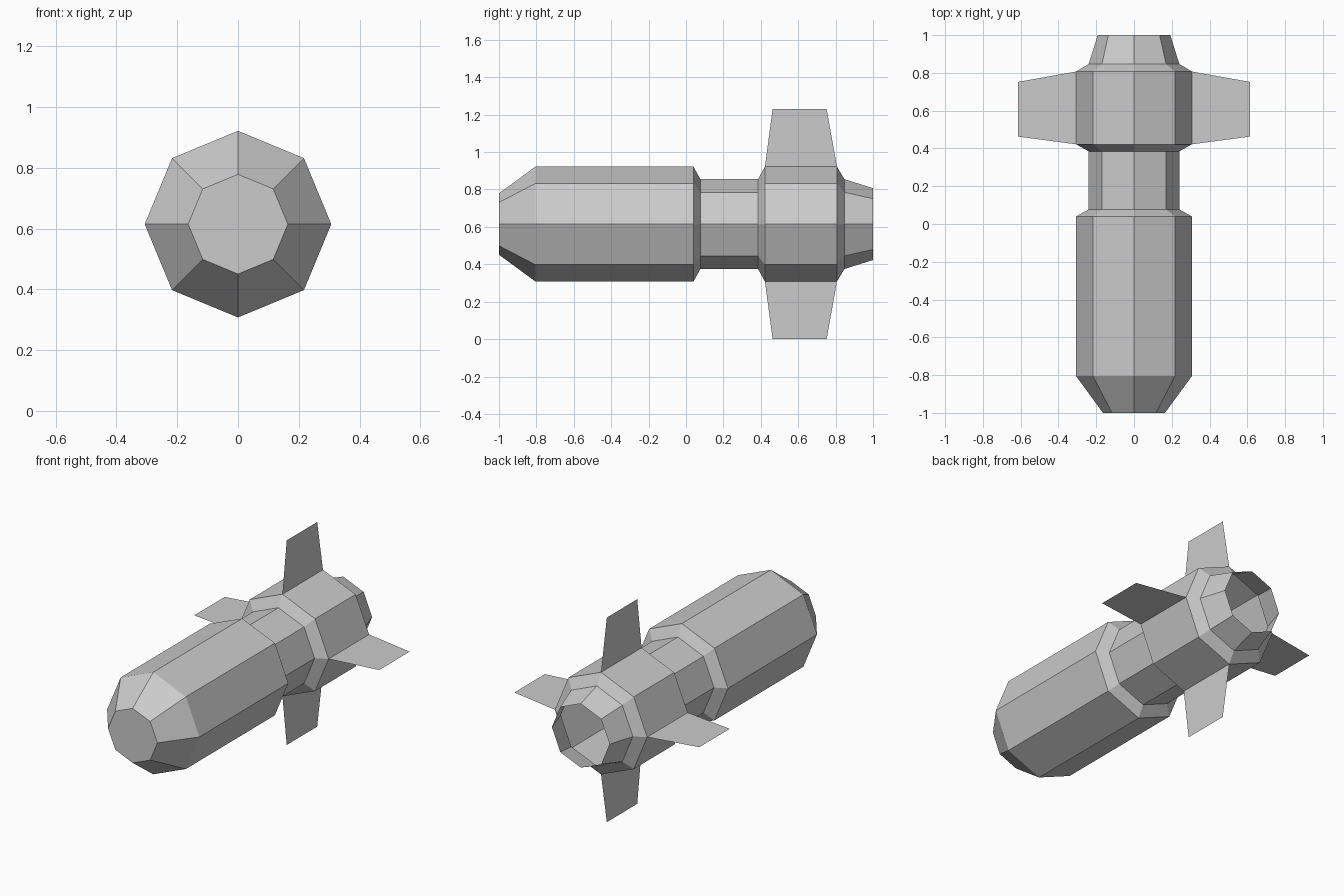
import bpy, bmesh
from math import sin, cos, pi

if "Cube" in bpy.data.objects:
    bpy.data.objects.remove(bpy.data.objects["Cube"])

SIDES = 8
AXIS_Z = 0.615   # height of the long axis
R = 0.307        # main body radius


def make_object(name, bm):
    mesh = bpy.data.meshes.new(name)
    bm.to_mesh(mesh)
    bm.free()
    obj = bpy.data.objects.new(name, mesh)
    bpy.context.collection.objects.link(obj)
    return obj


def radial(r, y, angle):
    return (r * cos(angle), y, AXIS_Z + r * sin(angle))


# Hull: octagonal rings along y, closed at the nose, open at the tail nozzle
profile = [(-1.0, 0.164), (-0.805, R), (0.04, R), (0.077, 0.24), (0.385, 0.24),
           (0.422, R), (0.807, R), (0.847, 0.24), (1.0, 0.192)]
bm = bmesh.new()
rings = [[bm.verts.new(radial(r, y, 2 * pi * i / SIDES)) for i in range(SIDES)]
         for y, r in profile]
bm.faces.new(rings[0])
for a, b in zip(rings, rings[1:]):
    for i in range(SIDES):
        j = (i + 1) % SIDES
        bm.faces.new((a[i], b[i], b[j], a[j]))
bmesh.ops.recalc_face_normals(bm, faces=bm.faces)
make_object("hull", bm)

# Four thin tapered tail fins on the octagon corners
fin_outline = [(0.422, R), (0.807, R), (0.752, 0.615), (0.463, 0.615)]
for k, name in enumerate(("right_fin", "top_fin", "left_fin", "bottom_fin")):
    bm = bmesh.new()
    bm.faces.new([bm.verts.new(radial(r, y, k * pi / 2)) for y, r in fin_outline])
    make_object(name, bm)
